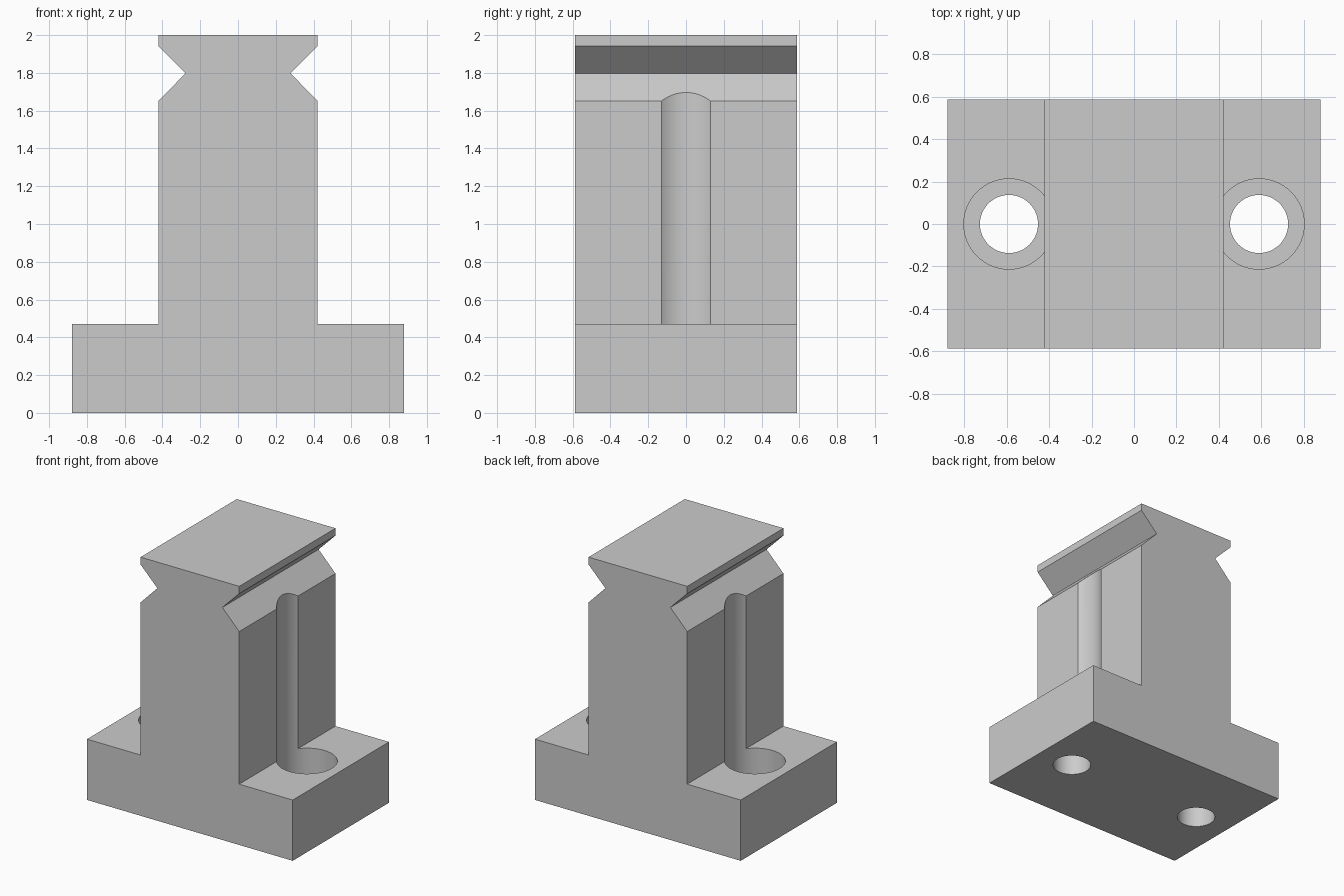
import bpy
import bmesh
import math

cube = bpy.data.objects.get("Cube")
if cube:
    bpy.data.objects.remove(cube, do_unlink=True)

HALF_DEPTH = 0.588
BOLT_X = 0.59

grey = bpy.data.materials.new("plain_grey")
grey.use_nodes = True
colour = (0.6, 0.6, 0.6, 1)
grey.diffuse_color = colour
grey.node_tree.nodes["Principled BSDF"].inputs["Base Color"].default_value = colour


def cylinder(name, x, radius, bottom, top):
    bpy.ops.mesh.primitive_cylinder_add(
        vertices=96, radius=radius, depth=top - bottom,
        location=(x, 0, (bottom + top) / 2))
    obj = bpy.context.object
    obj.name = name
    obj.data.materials.append(grey)
    return obj


# Clamp block: mirrored half profile extruded from front to back
right = [(0.88, 0), (0.88, 0.47), (0.422, 0.47), (0.422, 1.65),
         (0.278, 1.798), (0.422, 1.943), (0.422, 2)]
profile = right + [(-x, z) for x, z in reversed(right)]
bm = bmesh.new()
face = bm.faces.new([bm.verts.new((x, -HALF_DEPTH, z)) for x, z in profile])
extruded = bmesh.ops.extrude_face_region(bm, geom=[face])["geom"]
bmesh.ops.translate(bm, vec=(0, 2 * HALF_DEPTH, 0),
                    verts=[v for v in extruded if isinstance(v, bmesh.types.BMVert)])
bmesh.ops.recalc_face_normals(bm, faces=bm.faces)
mesh = bpy.data.meshes.new("clamp_block")
bm.to_mesh(mesh)
bm.free()
block = bpy.data.objects.new("clamp_block", mesh)
bpy.context.collection.objects.link(block)
mesh.materials.append(grey)

# Bolt holes with wide counterbores that also groove the column sides
cutters = []
for side, x in (("left", BOLT_X), ("right", -BOLT_X)):
    cutters.append(cylinder(side + "_counterbore_cutter", x, 0.213, 0.22, 1.76))
    cutters.append(cylinder(side + "_bolt_hole_cutter", x, 0.137, -0.1, 0.4))
for cutter in cutters:
    cutter.hide_render = True
    mod = block.modifiers.new(cutter.name, "BOOLEAN")
    mod.operation = "DIFFERENCE"
    mod.solver = "EXACT"
    mod.object = cutter

# Apply the cuts, drop the cutters and smooth the round walls
bpy.ops.object.select_all(action="DESELECT")
block.select_set(True)
bpy.context.view_layer.objects.active = block
for mod in list(block.modifiers):
    bpy.ops.object.modifier_apply(modifier=mod.name)
for cutter in cutters:
    bpy.data.objects.remove(cutter, do_unlink=True)
bpy.ops.object.shade_smooth_by_angle(angle=math.radians(30))
